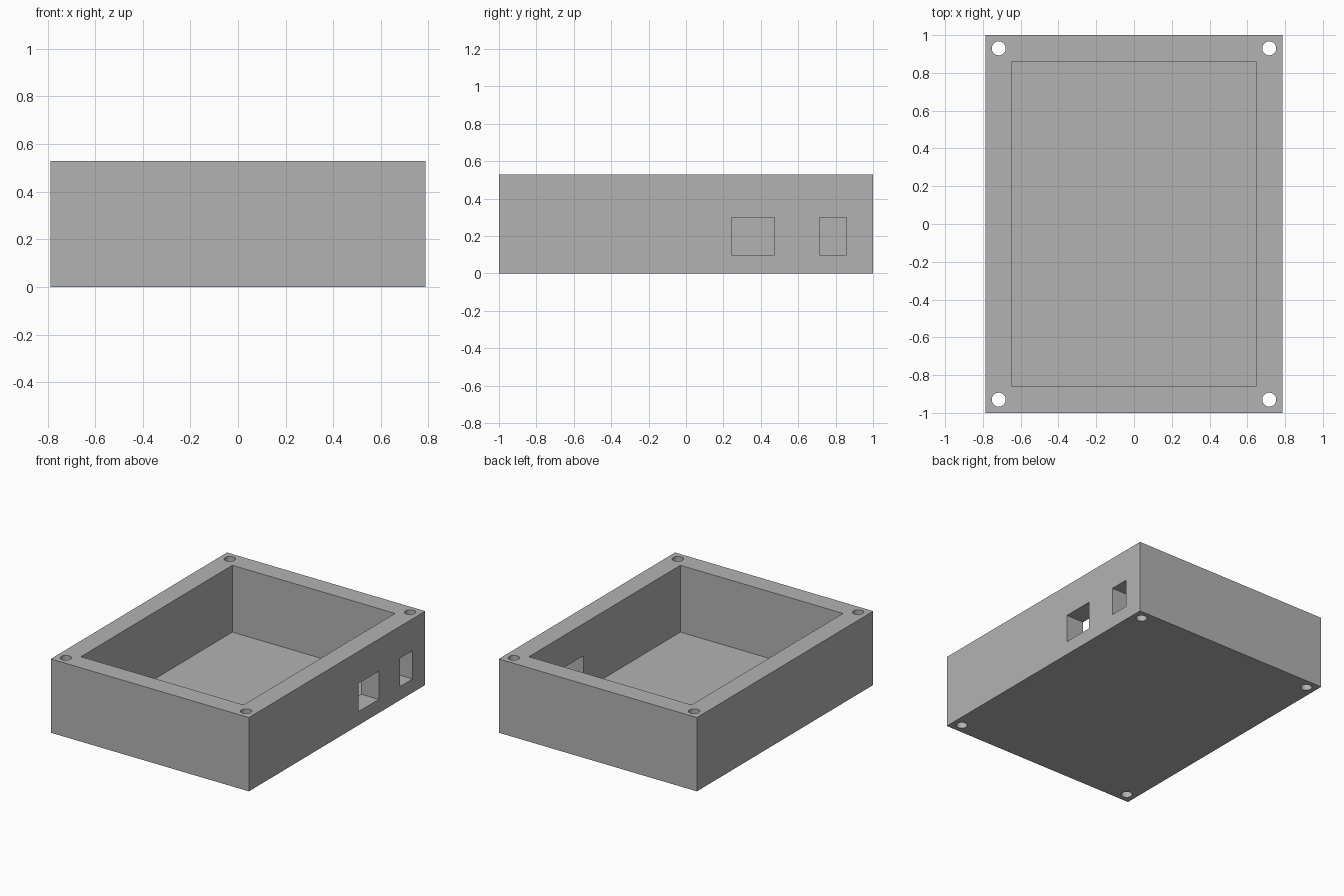
import bpy

old = bpy.data.objects.get("Cube")
if old:
    bpy.data.objects.remove(old, do_unlink=True)

HALF_X, HALF_Y, HEIGHT = 0.787, 1.0, 0.53
WALL, FLOOR = 0.141, 0.05

grey = bpy.data.materials.new("plain grey")
grey.use_nodes = True
colour = (0.45, 0.45, 0.45, 1)
grey.diffuse_color = colour
grey.node_tree.nodes["Principled BSDF"].inputs["Base Color"].default_value = colour


def block(name, low, high):
    """Box spanning two opposite corners."""
    centre = [(a + b) / 2 for a, b in zip(low, high)]
    bpy.ops.mesh.primitive_cube_add(size=1, location=centre)
    ob = bpy.context.object
    ob.name = name
    ob.scale = [b - a for a, b in zip(low, high)]
    bpy.ops.object.transform_apply(location=True, rotation=False, scale=True)
    ob.data.materials.append(grey)
    return ob


def cut(target, cutter):
    """Subtract the cutter from the target and discard it."""
    cutter.hide_render = True
    mod = target.modifiers.new("cut", 'BOOLEAN')
    mod.operation = 'DIFFERENCE'
    mod.solver = 'EXACT'
    mod.object = cutter
    bpy.context.view_layer.objects.active = target
    bpy.ops.object.modifier_apply(modifier=mod.name)
    bpy.data.objects.remove(cutter, do_unlink=True)


# Solid outer shell, then the open cavity
case = block("enclosure_base", (-HALF_X, -HALF_Y, 0), (HALF_X, HALF_Y, HEIGHT))
inner_x, inner_y = HALF_X - WALL, HALF_Y - WALL
cut(case, block("cavity_cutter", (-inner_x, -inner_y, FLOOR), (inner_x, inner_y, HEIGHT + 0.2)))

# Two rectangular ports through one side wall
for y0, y1 in ((0.243, 0.473), (0.714, 0.857)):
    cut(case, block("port_cutter", (inner_x - 0.1, y0, 0.098), (HALF_X + 0.1, y1, 0.3)))

# Screw holes through all four corners
for sx in (-1, 1):
    for sy in (-1, 1):
        bpy.ops.mesh.primitive_cylinder_add(vertices=32, radius=0.037, depth=HEIGHT + 0.4,
                                            location=(sx * 0.716, sy * 0.93, HEIGHT / 2))
        hole = bpy.context.object
        hole.data.materials.append(grey)
        cut(case, hole)

# Smooth hole walls, crisp box edges
bpy.ops.object.select_all(action='DESELECT')
case.select_set(True)
bpy.context.view_layer.objects.active = case
bpy.ops.object.shade_smooth_by_angle(angle=0.5)
